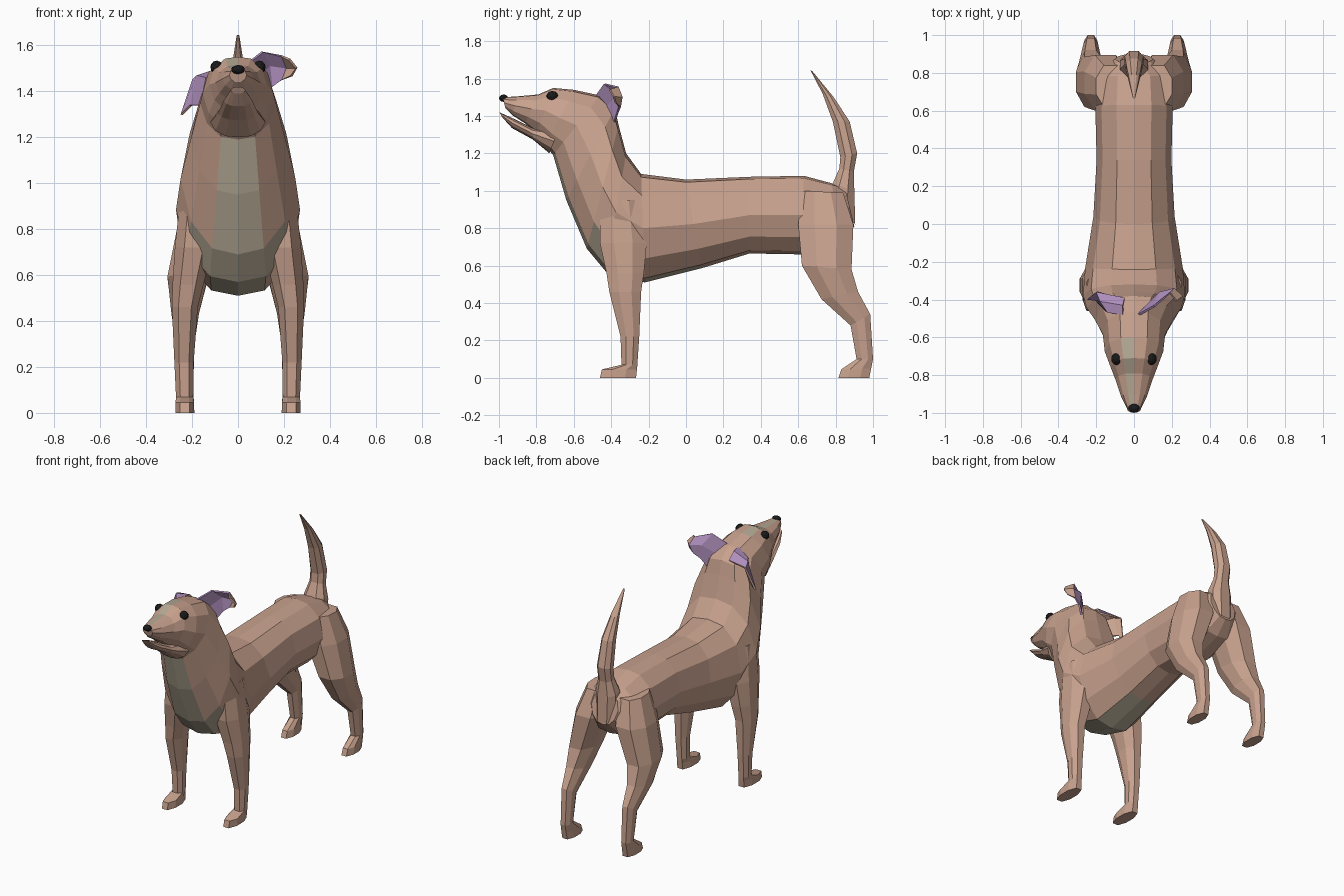
import bpy, bmesh
from mathutils import Vector


def material(name, rgb):
    m = bpy.data.materials.new(name)
    m.diffuse_color = (*rgb, 1)
    return m


TAN = material("tan_fur", (0.58, 0.36, 0.27))
CREAM = material("cream_fur", (0.46, 0.40, 0.30))
PINK = material("inner_ear", (0.44, 0.28, 0.52))
BLACK = material("black", (0.01, 0.01, 0.01))


def finish(name, bm, mats, recalc=True):
    if recalc:
        bmesh.ops.recalc_face_normals(bm, faces=bm.faces)
    me = bpy.data.meshes.new(name)
    bm.to_mesh(me)
    bm.free()
    for m in mats:
        me.materials.append(m)
    ob = bpy.data.objects.new(name, me)
    bpy.context.collection.objects.link(ob)
    return ob


# half cross-sections: (fraction from first edge to second edge, fraction of half width)
BODY = [(0, 0), (0.03, 0.45), (0.2, 0.84), (0.5, 1), (0.78, 0.82), (0.96, 0.45), (1, 0)]
LIMB = [(0, 0.5), (0.3, 1), (0.7, 1), (1, 0.5)]


def loft(name, rings, section, cream=()):
    """Rings are (y1, z1, y2, z2, x_inner, x_outer); cream holds (ring, side) faces."""
    prof = section + [(t, -w) for t, w in reversed(section) if w > 0]
    bm = bmesh.new()
    loops = []
    for y1, z1, y2, z2, xa, xb in rings:
        c, h = (xa + xb) / 2, (xb - xa) / 2
        loops.append([bm.verts.new((c + w * h, y1 + (y2 - y1) * t, z1 + (z2 - z1) * t))
                      for t, w in prof])
    n = len(prof)
    for r, (a, b) in enumerate(zip(loops, loops[1:])):
        for i in range(n):
            j = (i + 1) % n
            f = bm.faces.new((a[i], a[j], b[j], b[i]))
            f.material_index = int((r, i) in cream)
    bm.faces.new(loops[0])
    bm.faces.new(loops[-1])
    return finish(name, bm, [TAN, CREAM])


def centred(rings):
    return [(*r[:4], -r[4], r[4]) for r in rings]


def mirrored(ob):
    m = ob.modifiers.new("mirror", 'MIRROR')
    m.use_axis = (True, False, False)


# torso, neck and head in one loft, rump to muzzle (spine point, belly point, half width)
torso = centred([
    (0.85, 1.02, 0.90, 0.81, 0.10),
    (0.78, 1.04, 0.82, 0.72, 0.19),
    (0.63, 1.08, 0.62, 0.66, 0.205),
    (0.34, 1.075, 0.34, 0.665, 0.198),
    (0.00, 1.06, 0.08, 0.585, 0.215),
    (-0.24, 1.09, -0.22, 0.51, 0.258),
    (-0.32, 1.20, -0.43, 0.57, 0.27),
    (-0.36, 1.35, -0.53, 0.69, 0.25),
    (-0.38, 1.44, -0.64, 0.95, 0.205),
    (-0.46, 1.51, -0.71, 1.19, 0.165),
    (-0.60, 1.54, -0.75, 1.24, 0.155),
    (-0.71, 1.55, -0.80, 1.31, 0.125),
    (-0.79, 1.515, -0.86, 1.36, 0.098),
    (-0.90, 1.505, -0.93, 1.405, 0.068),
    (-0.98, 1.50, -0.965, 1.44, 0.038)])
chest = {(r, i) for r in (5, 6, 7, 8) for i in (5, 6)} | {(6, 4), (6, 7), (4, 5), (4, 6)}
blaze = {(10, 11), (11, 11), (12, 11), (13, 11)}
loft("body_and_head", torso, BODY, chest | blaze)

# lower jaw
loft("lower_jaw", centred([
    (-0.68, 1.33, -0.73, 1.20, 0.12),
    (-0.82, 1.335, -0.82, 1.275, 0.088),
    (-0.92, 1.385, -0.93, 1.335, 0.062),
    (-0.998, 1.42, -0.98, 1.39, 0.032)]), BODY)

# tail
loft("tail", centred([
    (0.76, 1.00, 0.905, 0.82, 0.07),
    (0.785, 1.04, 0.90, 1.00, 0.075),
    (0.82, 1.12, 0.897, 1.10, 0.05),
    (0.825, 1.18, 0.915, 1.20, 0.05),
    (0.785, 1.37, 0.875, 1.37, 0.042),
    (0.73, 1.52, 0.79, 1.50, 0.026),
    (0.665, 1.645, 0.675, 1.64, 0.006)]), LIMB)

# front legs with paws
mirrored(loft("front_legs", [
    (-0.46, 0.95, -0.24, 0.95, 0.10, 0.25),
    (-0.46, 0.72, -0.21, 0.72, 0.11, 0.275),
    (-0.425, 0.56, -0.225, 0.56, 0.15, 0.285),
    (-0.41, 0.46, -0.24, 0.46, 0.175, 0.288),
    (-0.35, 0.22, -0.25, 0.22, 0.193, 0.277),
    (-0.345, 0.07, -0.26, 0.07, 0.195, 0.27),
    (-0.45, 0.045, -0.262, 0.045, 0.192, 0.272),
    (-0.46, 0.0, -0.267, 0.0, 0.19, 0.272)], LIMB))

# hind legs with paws
mirrored(loft("hind_legs", [
    (0.62, 1.00, 0.84, 0.99, 0.04, 0.20),
    (0.60, 0.82, 0.895, 0.82, 0.04, 0.262),
    (0.62, 0.60, 0.885, 0.58, 0.13, 0.307),
    (0.725, 0.42, 0.92, 0.46, 0.17, 0.29),
    (0.88, 0.28, 0.985, 0.34, 0.19, 0.268),
    (0.912, 0.10, 1.00, 0.10, 0.195, 0.262),
    (0.83, 0.045, 0.99, 0.05, 0.192, 0.265),
    (0.815, 0.0, 0.98, 0.0, 0.19, 0.265)], LIMB))


def ear(name, rows, mats, tip_material=0, back_offset=0):
    """Thin sheet through rows of points, inner side towards the front."""
    bm = bmesh.new()
    vs = [[bm.verts.new(p) for p in row] for row in rows]
    for r, (a, b) in enumerate(zip(vs, vs[1:])):
        for i in range(len(a) - 1):
            f = bm.faces.new((a[i], a[i + 1], b[i + 1], b[i]))
            f.material_index = tip_material if r == len(rows) - 2 else 0
    bm.normal_update()
    if sum((f.normal * f.calc_area() for f in bm.faces), Vector()).y > 0:
        bmesh.ops.reverse_faces(bm, faces=bm.faces)
    ob = finish(name, bm, mats, recalc=False)
    m = ob.modifiers.new("thickness", 'SOLIDIFY')
    m.thickness = 0.012
    m.material_offset = m.material_offset_rim = back_offset


# drooping ear
ear("left_ear", [
    [(-0.06, -0.48, 1.51), (-0.06, -0.43, 1.50), (-0.05, -0.39, 1.45)],
    [(-0.14, -0.47, 1.46), (-0.18, -0.41, 1.47), (-0.20, -0.36, 1.45)],
    [(-0.165, -0.45, 1.34), (-0.21, -0.40, 1.34), (-0.25, -0.40, 1.30)]],
    [PINK, TAN], back_offset=1)

# raised ear with folded tip
ear("right_ear", [
    [(0.02, -0.49, 1.50), (0.08, -0.43, 1.45), (0.11, -0.39, 1.36)],
    [(0.11, -0.44, 1.57), (0.14, -0.37, 1.51), (0.15, -0.37, 1.42)],
    [(0.19, -0.37, 1.55), (0.21, -0.35, 1.50), (0.19, -0.36, 1.45)],
    [(0.22, -0.41, 1.535), (0.25, -0.39, 1.50), (0.23, -0.38, 1.47)]],
    [PINK, TAN], tip_material=1)


# eyes and nose
def bead(name, loc, size):
    bm = bmesh.new()
    bmesh.ops.create_icosphere(bm, subdivisions=2, radius=1)
    bmesh.ops.scale(bm, vec=size, verts=bm.verts)
    bmesh.ops.translate(bm, vec=loc, verts=bm.verts)
    return finish(name, bm, [BLACK])


mirrored(bead("eyes", (0.092, -0.715, 1.505), (0.029, 0.032, 0.029)))
bead("nose", (0, -0.975, 1.495), (0.03, 0.025, 0.02))
